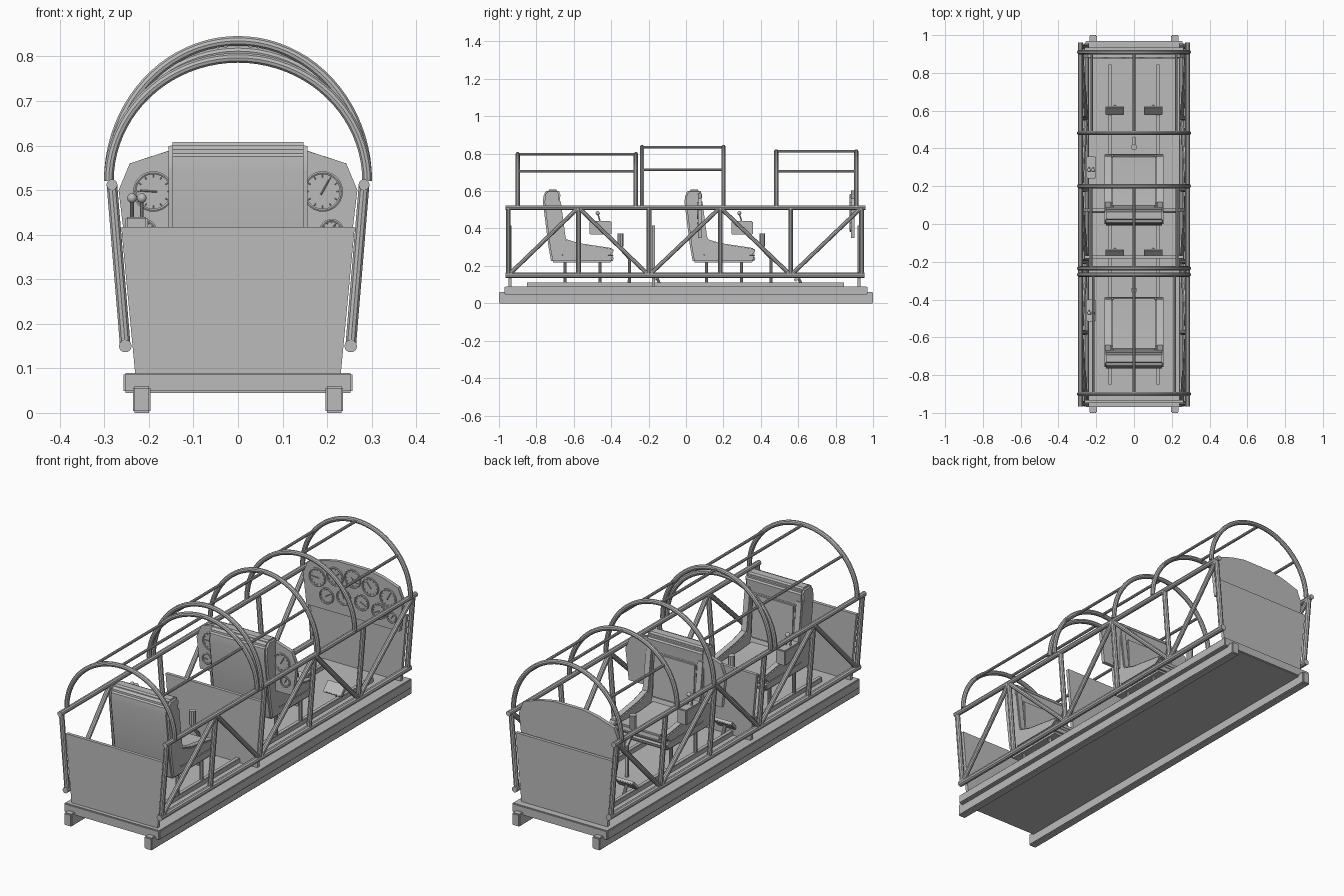
import bpy, bmesh, math
from mathutils import Vector

old = bpy.data.objects.get("Cube")
if old:
    bpy.data.objects.remove(old, do_unlink=True)

grey = bpy.data.materials.new("plain grey")
grey.use_nodes = True
grey.diffuse_color = (0.5, 0.5, 0.5, 1)
grey.node_tree.nodes["Principled BSDF"].inputs["Base Color"].default_value = (0.5, 0.5, 0.5, 1)
parts = []


def finish(name, bm, bevel=0.0, segments=2):
    bmesh.ops.recalc_face_normals(bm, faces=bm.faces)
    if bevel:
        edges = [e for e in bm.edges if e.calc_face_angle(0) > 0.6]
        bmesh.ops.bevel(bm, geom=edges, offset=bevel, segments=segments,
                        affect='EDGES', clamp_overlap=True)
    mesh = bpy.data.meshes.new(name)
    bm.to_mesh(mesh)
    bm.free()
    mesh.materials.append(grey)
    obj = bpy.data.objects.new(name, mesh)
    bpy.context.collection.objects.link(obj)
    parts.append(obj)
    return obj


def prism(name, outline, axis, start, end, bevel=0.0):
    """Extrude an outline along x (points are y, z) or y (points are x, z)."""
    bm = bmesh.new()
    place = (lambda p: (start, p[0], p[1])) if axis == 'x' else (lambda p: (p[0], start, p[1]))
    face = bm.faces.new([bm.verts.new(place(p)) for p in outline])
    new = bmesh.ops.extrude_face_region(bm, geom=[face])["geom"]
    shift = Vector((end - start, 0, 0) if axis == 'x' else (0, end - start, 0))
    bmesh.ops.translate(bm, vec=shift, verts=[v for v in new if isinstance(v, bmesh.types.BMVert)])
    return finish(name, bm, bevel)


def box(name, x, y, z, bevel=0.004):
    return prism(name, [(x[0], z[0]), (x[1], z[0]), (x[1], z[1]), (x[0], z[1])],
                 'y', y[0], y[1], bevel)


def tube(name, points, radius, closed=False, sides=3):
    curve = bpy.data.curves.new(name, 'CURVE')
    curve.dimensions = '3D'
    curve.bevel_depth = radius
    curve.bevel_resolution = sides
    curve.use_fill_caps = True
    spline = curve.splines.new('POLY')
    spline.points.add(len(points) - 1)
    for target, p in zip(spline.points, points):
        target.co = (*p, 1)
    spline.use_cyclic_u = closed
    curve.materials.append(grey)
    obj = bpy.data.objects.new(name, curve)
    bpy.context.collection.objects.link(obj)
    parts.append(obj)


def ball(name, center, radius):
    bm = bmesh.new()
    bmesh.ops.create_uvsphere(bm, u_segments=14, v_segments=8, radius=radius)
    bmesh.ops.translate(bm, vec=center, verts=bm.verts)
    finish(name, bm)


def dial(x, y, z, radius, turn):
    """Round gauge facing the front, with rim, ticks and needle."""
    def at(angle, r, depth=0.003):
        return (x + r * math.sin(angle), y - depth, z + r * math.cos(angle))
    tube("gauge_rim", [at(math.tau * i / 28, radius) for i in range(28)], 0.004, True, 1)
    tube("gauge_needle", [at(turn, -0.2 * radius), at(turn, 0.7 * radius)], 0.002, sides=0)
    for i in range(12):
        a = math.tau * i / 12
        tube("gauge_tick", [at(a, 0.75 * radius, 0.001), at(a, 0.88 * radius, 0.001)], 0.0012, sides=0)


def mirrored(points):
    return points + [(-a, b) for a, b in reversed(points)]


# Base platform
box("floor_plate", (-0.257, 0.257), (-0.97, 0.97), (0.045, 0.09))
for s in (-1, 1):
    box("skid_rail", (s * 0.216 - 0.02, s * 0.216 + 0.02), (-1, 1), (0, 0.06))
    box("seat_track", (s * 0.127 - 0.01, s * 0.127 + 0.01), (-0.85, 0.845), (0.088, 0.112), 0.002)

# Bulkheads
bulkhead = mirrored([(0.231, 0.09), (0.262, 0.417)])
for name, y in (("front_bulkhead", -0.948), ("middle_bulkhead", -0.182), ("rear_bulkhead", 0.918)):
    prism(name, bulkhead, 'y', y, y + 0.016)

# Tubular truss sides
LOW, HIGH = (0.253, 0.15), (0.283, 0.512)
stations = [-0.95, -0.575, -0.198, 0.183, 0.56, 0.938]
for s in (-1, 1):
    low = lambda y: (s * LOW[0], y, LOW[1])
    high = lambda y: (s * HIGH[0], y, HIGH[1])
    tube("lower_longeron", [low(-0.965), low(0.955)], 0.0145)
    tube("upper_longeron", [high(-0.965), high(0.96)], 0.0125)
    for i, y in enumerate(stations):
        tube("truss_post", [low(y), high(y)], 0.0125)
        if i:
            ends = (low(stations[i - 1]), high(y)) if i % 2 else (high(stations[i - 1]), low(y))
            tube("truss_diagonal", list(ends), 0.0115)

# Canopy hoops and stringers
for front, back, top, side_z in ((-0.9, -0.268, 0.797, 0.705),
                                 (-0.235, 0.2, 0.835, 0.715),
                                 (0.482, 0.91, 0.812, 0.705)):
    rise = top - 0.52
    for y in (front, back):
        tube("canopy_hoop", [(0.29 * math.cos(math.pi * i / 40), y,
                              0.52 + rise * math.sin(math.pi * i / 40)) for i in range(41)], 0.0115)
    tube("canopy_ridge", [(0, front, top), (0, back, top)], 0.007)
    side_x = 0.29 * math.sqrt(1 - ((side_z - 0.52) / rise) ** 2)
    for s in (-1, 1):
        tube("canopy_stringer", [(s * side_x, front, side_z), (s * side_x, back, side_z)], 0.007)

# Two cockpits, one behind the other
shell = [(0.045, 0.217), (0.03, 0.3), (0, 0.54), (0.004, 0.585), (0.025, 0.608), (0.08, 0.608),
         (0.094, 0.59), (0.09, 0.53), (0.085, 0.34), (0.11, 0.265), (0.37, 0.265), (0.382, 0.25),
         (0.37, 0.217)]
back_side = [(0.075, 0.55), (0.095, 0.55), (0.12, 0.36), (0.15, 0.26), (0.07, 0.26)]
seat_side = [(0.1, 0.35), (0.19, 0.322), (0.37, 0.295), (0.382, 0.278), (0.35, 0.255), (0.1, 0.255)]
back_pad = [(0.07, 0.53), (0.097, 0.525), (0.11, 0.31), (0.07, 0.3)]
seat_pad = [(0.1, 0.29), (0.2, 0.282), (0.37, 0.284), (0.375, 0.255), (0.1, 0.255)]

for y0 in (-0.765, -0.008):
    def shifted(profile):
        return [(y0 + a, b) for a, b in profile]
    prism("seat_shell", shifted(shell), 'x', -0.156, 0.156, 0.009)
    prism("backrest_pad", shifted(back_pad), 'x', -0.115, 0.115, 0.006)
    prism("seat_cushion", shifted(seat_pad), 'x', -0.115, 0.115, 0.006)
    for s in (-1, 1):
        prism("backrest_bolster", shifted(back_side), 'x', s * 0.12, s * 0.156, 0.005)
        prism("seat_bolster", shifted(seat_side), 'x', s * 0.12, s * 0.156, 0.005)
        for dy in (0.118, 0.305):
            tube("seat_leg", [(s * 0.127, y0 + dy, 0.1), (s * 0.127, y0 + dy, 0.225)], 0.009)
        # Rudder pedals
        px, py = s * 0.102, y0 + 0.61
        prism("pedal", [(py - 0.028, 0.125), (py - 0.015, 0.115), (py + 0.024, 0.155), (py + 0.012, 0.167)],
              'x', px - 0.05, px + 0.05, 0.003)
        tube("pedal_arm", [(px, py, 0.135), (px, py + 0.02, 0.09)], 0.008)

    # Control stick
    sy = y0 + 0.462
    tube("stick_shaft", [(0, sy, 0.09), (0, sy, 0.24), (0, sy - 0.045, 0.29), (0, sy - 0.047, 0.32)], 0.009)
    tube("stick_grip", [(0, sy - 0.047, 0.305), (0, sy - 0.047, 0.372)], 0.016)

    # Throttle console
    cy = y0 + 0.308
    box("throttle_console", (-0.253, -0.202), (cy - 0.058, cy + 0.058), (0.367, 0.44))
    for x in (-0.238, -0.216):
        tube("throttle_lever", [(x, cy, 0.43), (x, cy - 0.015, 0.48)], 0.004)
        ball("throttle_knob", (x, cy - 0.015, 0.482), 0.011)

# Rear instrument panel
panel = mirrored([(0.25, 0.35), (0.268, 0.5), (0.243, 0.56), (0.157, 0.588), (0.08, 0.603)])
prism("rear_instrument_panel", panel, 'y', 0.882, 0.9)
for x, z, r, turn in ((-0.19, 0.497, 0.042, -1.5), (-0.095, 0.525, 0.042, 0.8), (0, 0.54, 0.042, 2.2),
                      (0.095, 0.525, 0.042, -0.7), (0.19, 0.497, 0.042, 0.5),
                      (-0.14, 0.42, 0.036, 1), (-0.048, 0.437, 0.036, -0.4),
                      (0.048, 0.437, 0.036, 2), (0.14, 0.42, 0.036, -2), (0.21, 0.408, 0.024, 0.6)):
    dial(x, 0.882, z, r, turn)

# Instrument panel wings beside the second seat
for s, turn in ((-1, -1.5), (1, 0.5)):
    wing = [(s * a, b) for a, b in ((0.15, 0.35), (0.25, 0.35), (0.268, 0.5), (0.243, 0.56), (0.15, 0.59))]
    prism("instrument_wing", wing, 'y', 0.065, 0.083)
    dial(s * 0.19, 0.065, 0.497, 0.042, turn)
    dial(s * 0.21, 0.065, 0.408, 0.024, turn)

# Turn tubes into meshes and smooth round surfaces
bpy.ops.object.select_all(action='DESELECT')
for obj in parts:
    obj.select_set(True)
    if obj.type == 'CURVE':
        bpy.context.view_layer.objects.active = obj
bpy.ops.object.convert(target='MESH')
bpy.ops.object.shade_smooth_by_angle(angle=math.radians(35))
